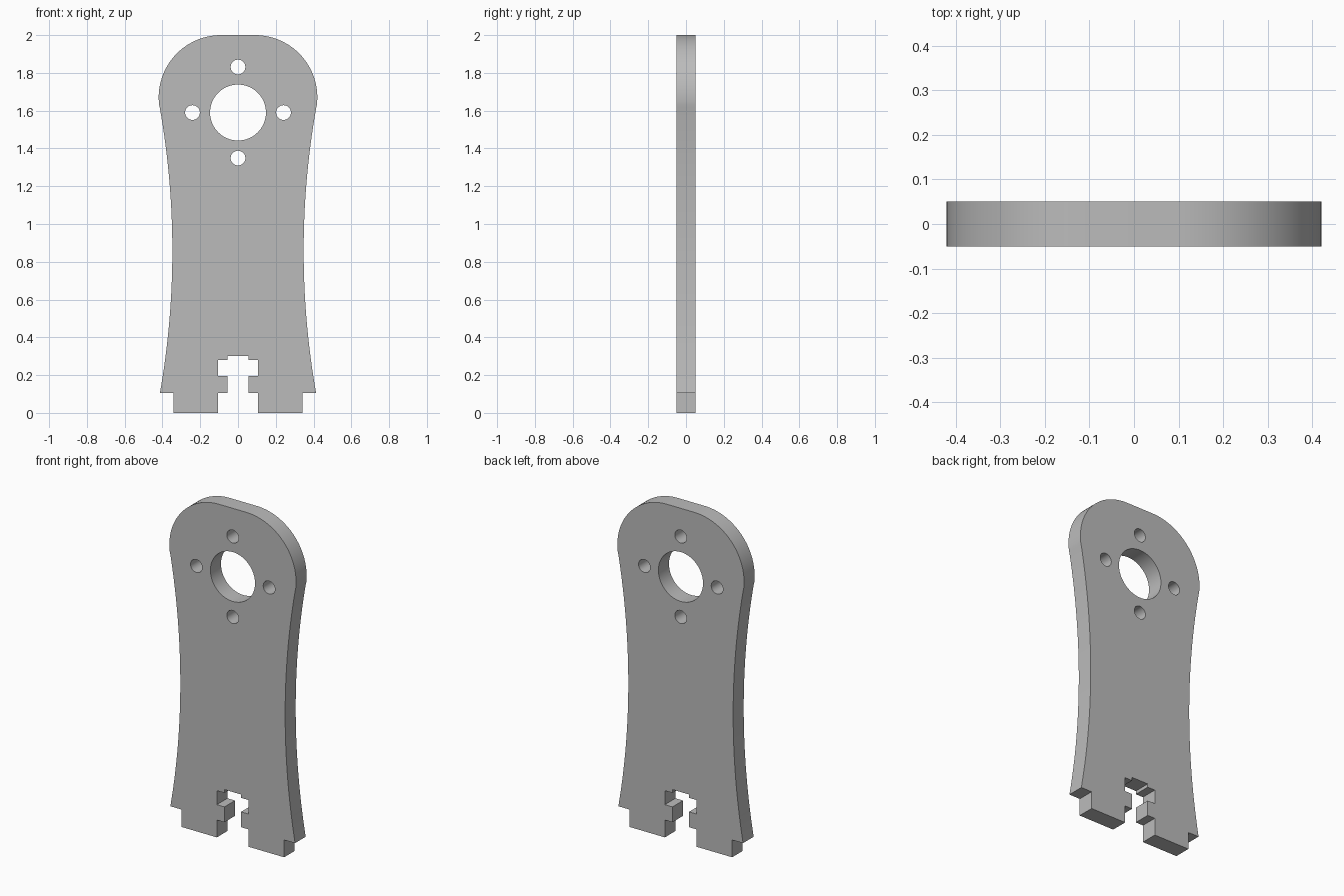
import bpy
import bmesh
from math import sin, cos, pi, radians, hypot, atan2

cube = bpy.data.objects.get("Cube")
if cube:
    bpy.data.objects.remove(cube)

THICKNESS = 0.1
HUB_Z = 1.59


def arc(cx, cz, r, start, end, steps):
    """Points along a circular arc, angles in radians."""
    return [(cx + r * cos(start + (end - start) * i / steps),
             cz + r * sin(start + (end - start) * i / steps))
            for i in range(steps + 1)]


def circle(cx, cz, r, steps):
    return arc(cx, cz, r, 0, 2 * pi, steps)[:-1]


def add_loop(curve, points):
    spline = curve.splines.new('POLY')
    spline.points.add(len(points) - 1)
    for p, (x, z) in zip(spline.points, points):
        p.co = (x, z, 0, 1)
    spline.use_cyclic_u = True


# Right half of the outline: stepped slot, foot tab, waisted side, round shoulder
slot = [(0.055, 0.30), (0.055, 0.28), (0.105, 0.28), (0.105, 0.196),
        (0.055, 0.196), (0.055, 0.104), (0.105, 0.104), (0.105, 0)]
foot = [(0.341, 0), (0.341, 0.104)]

shoulder = arc(0.09, 1.67, 0.33, radians(-10), pi / 2, 32)
low, high = (0.412, 0.104), shoulder[0]
sag = 0.066
half_chord = hypot(high[0] - low[0], high[1] - low[1]) / 2
side_r = (half_chord ** 2 + sag ** 2) / (2 * sag)
mid_x, mid_z = (low[0] + high[0]) / 2, (low[1] + high[1]) / 2
side_cx = mid_x - sag + side_r
start = atan2(low[1] - mid_z, low[0] - side_cx) % (2 * pi)
end = atan2(high[1] - mid_z, high[0] - side_cx) % (2 * pi)
side = arc(side_cx, mid_z, side_r, start, end, 32)

half = slot + foot + side + shoulder[1:]
outline = half + [(-x, z) for x, z in reversed(half)]

# Filled flat profile with the centre bore and four bolt holes
curve = bpy.data.curves.new("mounting_plate", 'CURVE')
curve.dimensions = '2D'
curve.fill_mode = 'BOTH'
curve.extrude = THICKNESS / 2
add_loop(curve, outline)
add_loop(curve, circle(0, HUB_Z, 0.148, 64))
for k in range(4):
    a = k * pi / 2
    add_loop(curve, circle(0.241 * cos(a), HUB_Z + 0.241 * sin(a), 0.039, 32))

plate = bpy.data.objects.new("mounting_plate", curve)
bpy.context.collection.objects.link(plate)
plate.rotation_euler.x = pi / 2

# Turn the profile into a clean solid
bpy.ops.object.select_all(action='DESELECT')
plate.select_set(True)
bpy.context.view_layer.objects.active = plate
bpy.ops.object.convert(target='MESH')
bpy.ops.object.transform_apply(location=False, rotation=True, scale=False)
bm = bmesh.new()
bm.from_mesh(plate.data)
bmesh.ops.remove_doubles(bm, verts=bm.verts, dist=0.0001)
bmesh.ops.dissolve_limit(bm, angle_limit=radians(0.5), verts=bm.verts, edges=bm.edges)
bmesh.ops.triangulate(bm, faces=[f for f in bm.faces if len(f.verts) > 4])
bmesh.ops.recalc_face_normals(bm, faces=bm.faces)
bm.to_mesh(plate.data)
bm.free()
bpy.ops.object.shade_smooth_by_angle(angle=radians(30))

# Plain grey finish
grey = bpy.data.materials.new("plain_grey")
grey.use_nodes = True
colour = (0.5, 0.5, 0.5, 1)
grey.diffuse_color = colour
grey.node_tree.nodes["Principled BSDF"].inputs["Base Color"].default_value = colour
plate.data.materials.clear()
plate.data.materials.append(grey)
